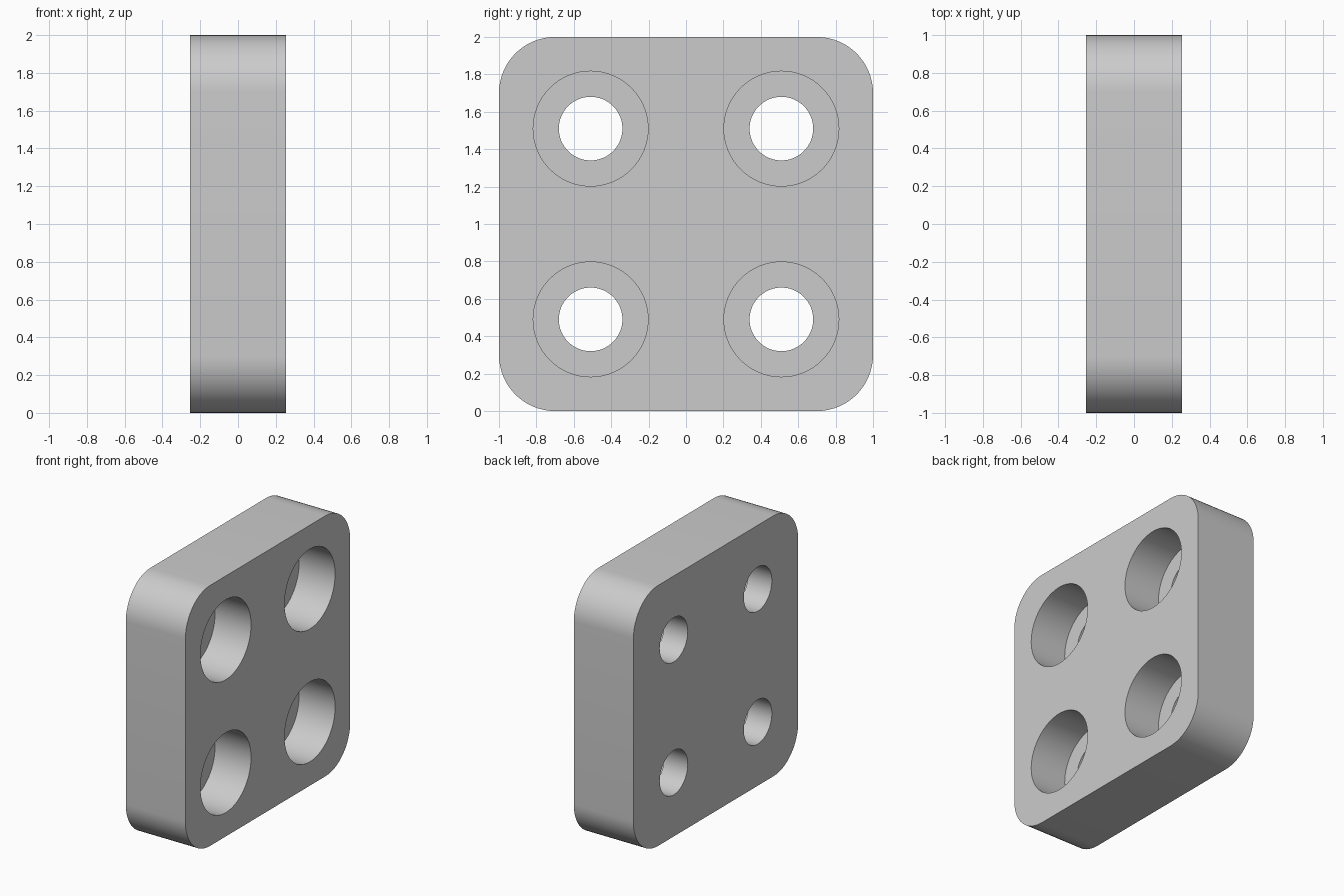
import bpy
import bmesh
from mathutils import Vector, Matrix

cube = bpy.data.objects.get("Cube")
if cube:
    bpy.data.objects.remove(cube, do_unlink=True)

HALF_THICK = 0.253
CORNER = 0.30
HOLE_OFFSET = 0.51
HOLE_R = 0.17
BORE_R = 0.307
FLOOR_X = HALF_THICK - 0.306   # where the wide bore meets the narrow hole
OVERSHOOT = 0.4

grey = bpy.data.materials.new("light_grey")
grey.use_nodes = True
colour = (0.6, 0.6, 0.6, 1)
grey.diffuse_color = colour
grey.node_tree.nodes["Principled BSDF"].inputs["Base Color"].default_value = colour


def make_object(name, bm):
    bmesh.ops.recalc_face_normals(bm, faces=bm.faces)
    mesh = bpy.data.meshes.new(name)
    bm.to_mesh(mesh)
    bm.free()
    mesh.materials.append(grey)
    obj = bpy.data.objects.new(name, mesh)
    bpy.context.collection.objects.link(obj)
    return obj


# Plate: a slab with its four through-thickness edges rounded
bm = bmesh.new()
bmesh.ops.create_cube(bm, size=1, matrix=Matrix.Translation((0, 0, 1))
                      @ Matrix.Diagonal((2 * HALF_THICK, 2, 2, 1)))
long_edges = [e for e in bm.edges
              if abs(e.verts[0].co.x - e.verts[1].co.x) > 0.1]
bmesh.ops.bevel(bm, geom=long_edges, offset=CORNER, segments=16,
                profile=0.5, affect='EDGES')
plate = make_object("mounting_plate", bm)

# Stepped cutters: a narrow through hole with a wide bore on the +x face
profile = [(-OVERSHOOT, 0), (-OVERSHOOT, HOLE_R), (FLOOR_X, HOLE_R),
           (FLOOR_X, BORE_R), (OVERSHOOT, BORE_R), (OVERSHOOT, 0)]
bm = bmesh.new()
for sy in (-1, 1):
    for sz in (-1, 1):
        centre = Vector((0, sy * HOLE_OFFSET, 1 + sz * HOLE_OFFSET))
        verts = [bm.verts.new(centre + Vector((x, 0, r))) for x, r in profile]
        edges = [bm.edges.new(pair) for pair in zip(verts, verts[1:])]
        bmesh.ops.spin(bm, geom=verts + edges, cent=centre, axis=(1, 0, 0),
                       angle=6.283185307, steps=64)
bmesh.ops.remove_doubles(bm, verts=bm.verts, dist=0.0005)
cutter = make_object("hole_cutter", bm)
cutter.hide_render = True

# Cut the holes, then discard the cutter
bpy.ops.object.select_all(action='DESELECT')
plate.select_set(True)
bpy.context.view_layer.objects.active = plate
cut = plate.modifiers.new("holes", 'BOOLEAN')
cut.operation = 'DIFFERENCE'
cut.solver = 'EXACT'
cut.object = cutter
bpy.ops.object.modifier_apply(modifier=cut.name)
bpy.data.objects.remove(cutter, do_unlink=True)

bpy.ops.object.shade_smooth_by_angle(angle=0.6)
